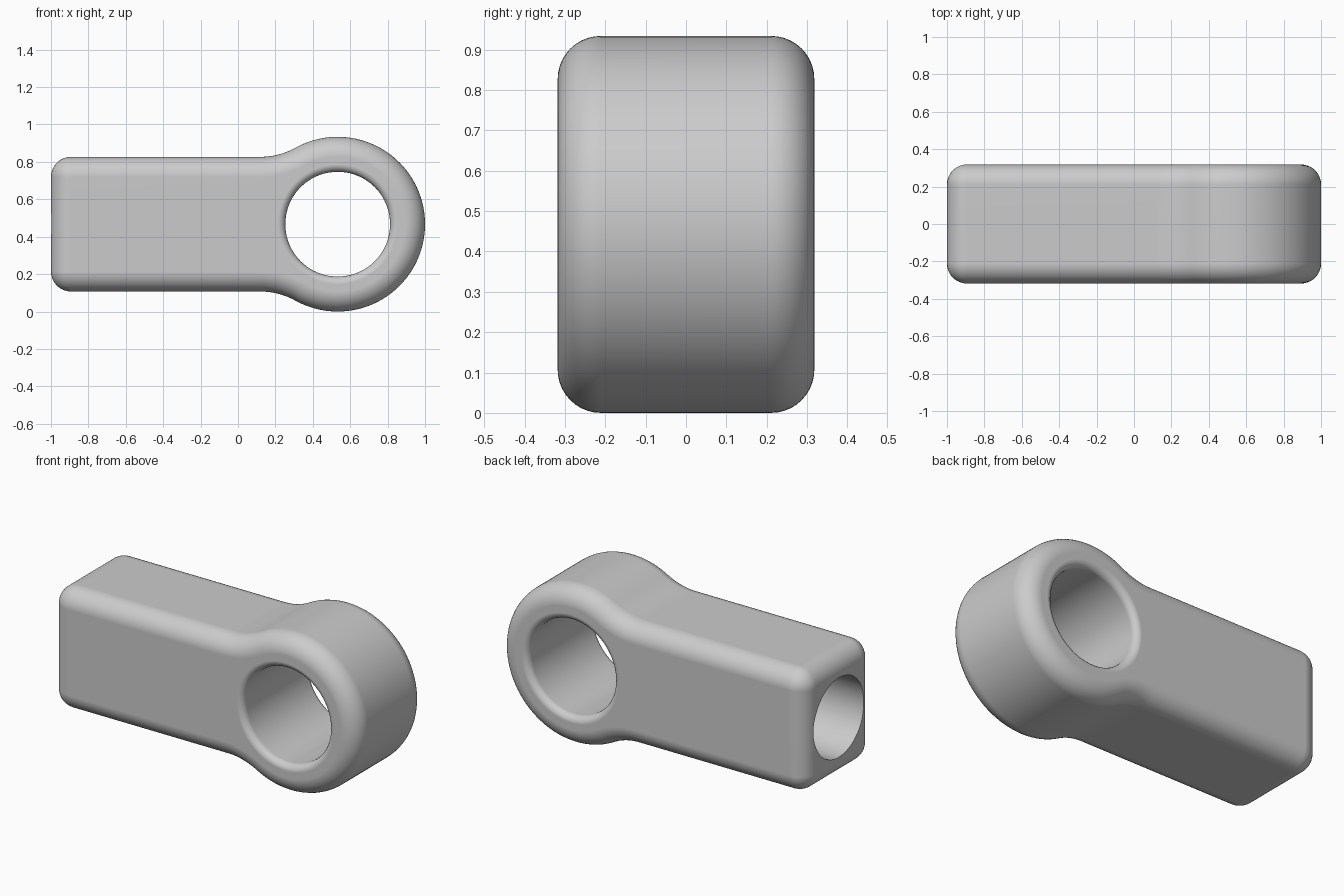
import bpy, bmesh
from math import sin, cos, pi, atan2, hypot

if "Cube" in bpy.data.objects:
    bpy.data.objects.remove(bpy.data.objects["Cube"], do_unlink=True)

HALF_Y = 0.318              # half thickness
FILLET = 0.107              # outer edge rounding
SHANK = 0.36                # half height of shank
RING_X, RING_R = 0.533, 0.467
NECK_X = 0.12               # where the shank starts to flare
MID_Z = RING_R
# radius of the neck arc, tangent to both shank and ring
gap = RING_X - NECK_X
NECK_R = (gap ** 2 + SHANK ** 2 - RING_R ** 2) / (2 * (RING_R - SHANK))


def arc(cx, cz, r, start, end, steps):
    angles = [start + (end - start) * i / steps for i in range(steps + 1)]
    return [(cx + r * cos(a), cz + r * sin(a)) for a in angles]


def outline(inset):
    """Shank and ring outline, moved inwards by inset."""
    turn = atan2(-(SHANK + NECK_R), gap)
    upper = arc(FILLET - 1, SHANK - FILLET, FILLET - inset, pi, pi / 2, 8)
    upper += arc(NECK_X, SHANK + NECK_R, NECK_R + inset, -pi / 2, turn, 10)
    upper += arc(RING_X, 0, RING_R - inset, turn + pi, 0, 40)[1:]
    return upper + [(x, -z) for x, z in reversed(upper[:-1])]


def loft(name, loops):
    """Closed solid through equally long loops of points."""
    bm = bmesh.new()
    rings = [[bm.verts.new(p) for p in loop] for loop in loops]
    for a, b in zip(rings, rings[1:]):
        for i in range(len(a)):
            j = (i + 1) % len(a)
            bm.faces.new((a[i], a[j], b[j], b[i]))
    bm.faces.new(rings[0][::-1])
    bm.faces.new(rings[-1])
    bmesh.ops.remove_doubles(bm, verts=bm.verts, dist=1e-5)
    bmesh.ops.recalc_face_normals(bm, faces=bm.faces)
    mesh = bpy.data.meshes.new(name)
    bm.to_mesh(mesh)
    bm.free()
    obj = bpy.data.objects.new(name, mesh)
    bpy.context.collection.objects.link(obj)
    return obj


def mirrored(half):
    """Mirror (depth, size) steps, listed from middle to face."""
    return [(-d, s) for d, s in reversed(half)] + half


# Body with rounded edges
quarter = [i * pi / 20 for i in range(11)]
steps = mirrored([(HALF_Y - FILLET + FILLET * sin(a), FILLET * (1 - cos(a))) for a in quarter])
body = loft("rod_end_body", [[(x, y, z + MID_Z) for x, z in outline(t)] for y, t in steps])

# Cross hole with softly rounded rims
BORE, RIM = 0.28, 0.04
half = [(HALF_Y - RIM + RIM * sin(a), BORE + RIM * (1 - cos(a))) for a in quarter[::2]]
half.append((HALF_Y + 0.1, BORE + RIM))
ring_cutter = loft("ring_hole_cutter", [
    [(x, y, z) for x, z in arc(RING_X, MID_Z, r, 0, 2 * pi, 80)[:-1]]
    for y, r in mirrored(half)])

# Blind socket in the shank end
socket_cutter = loft("socket_cutter", [
    [(x, y, z) for y, z in arc(0, MID_Z, 0.235, 0, 2 * pi, 64)[:-1]]
    for x in (-1.1, 0)])

bpy.ops.object.select_all(action="DESELECT")
body.select_set(True)
bpy.context.view_layer.objects.active = body
for cutter in (ring_cutter, socket_cutter):
    cutter.hide_render = True
    mod = body.modifiers.new(cutter.name, "BOOLEAN")
    mod.operation, mod.solver, mod.object = "DIFFERENCE", "EXACT", cutter
    bpy.ops.object.modifier_apply(modifier=mod.name)
    bpy.data.objects.remove(cutter, do_unlink=True)

# Plain grey material
grey = bpy.data.materials.new("plain_grey")
grey.use_nodes = True
colour = (0.6, 0.6, 0.6, 1)
grey.diffuse_color = colour
grey.node_tree.nodes["Principled BSDF"].inputs["Base Color"].default_value = colour
body.data.materials.clear()
body.data.materials.append(grey)

# Smooth fillets, crisp socket edge, clean flat faces
bpy.ops.object.shade_smooth_by_angle(angle=pi / 6)
normals = body.modifiers.new("face_normals", "WEIGHTED_NORMAL")
normals.keep_sharp = True
